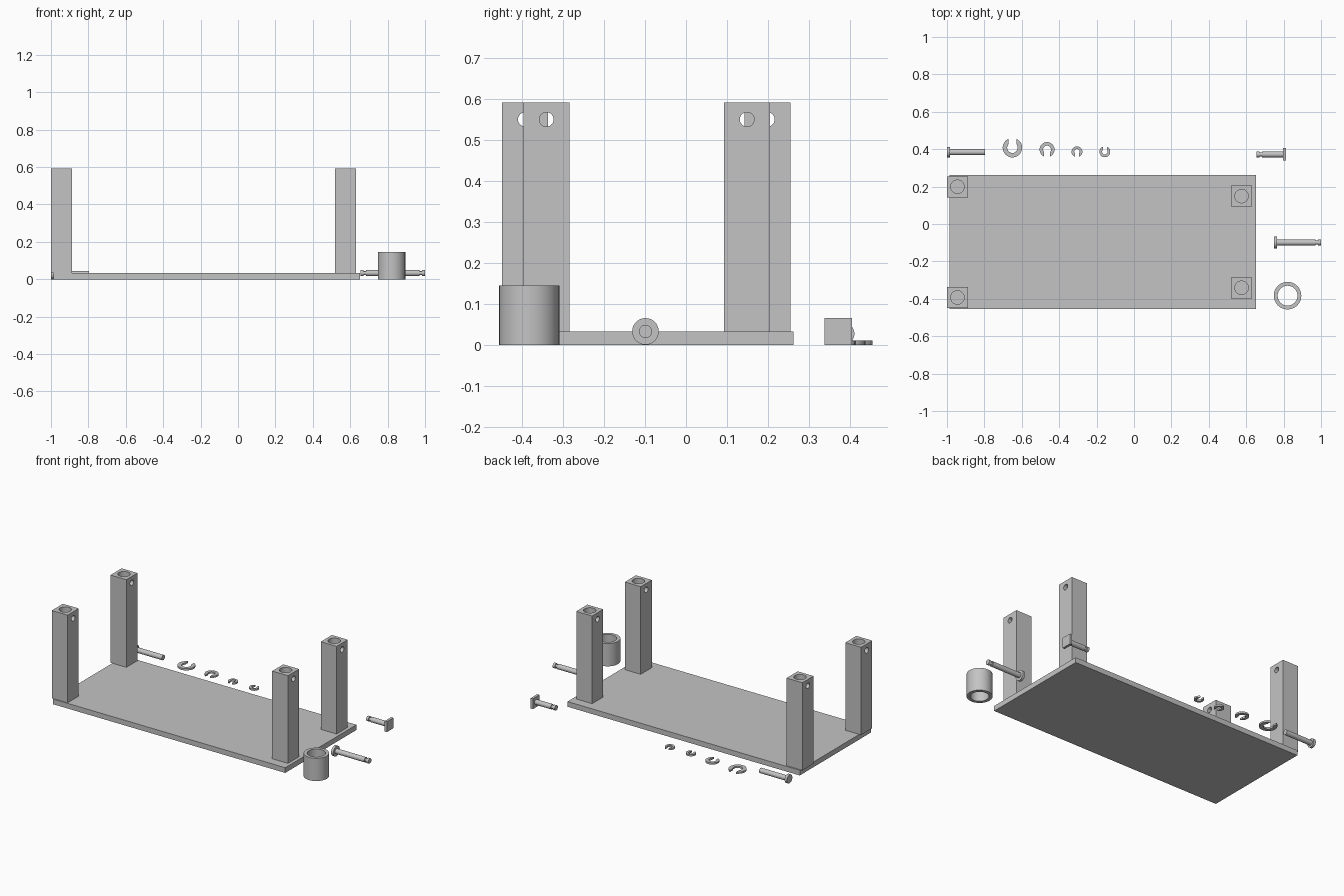
import bpy, bmesh, math
from mathutils import Matrix

if "Cube" in bpy.data.objects:
    bpy.data.objects.remove(bpy.data.objects["Cube"])

grey = bpy.data.materials.new("plain grey")
grey.diffuse_color = (0.55, 0.55, 0.55, 1)
grey.use_nodes = True
grey.node_tree.nodes["Principled BSDF"].inputs["Base Color"].default_value = grey.diffuse_color


def finish(name, bm, smooth=False):
    bmesh.ops.recalc_face_normals(bm, faces=bm.faces[:])
    mesh = bpy.data.meshes.new(name)
    bm.to_mesh(mesh)
    bm.free()
    mesh.materials.append(grey)
    ob = bpy.data.objects.new(name, mesh)
    bpy.context.collection.objects.link(ob)
    if smooth:
        shade(ob)
    return ob


def shade(ob):
    bpy.ops.object.select_all(action='DESELECT')
    ob.select_set(True)
    bpy.context.view_layer.objects.active = ob
    bpy.ops.object.shade_smooth_by_angle(angle=math.radians(30))


def box(name, x0, x1, y0, y1, z0, z1):
    bm = bmesh.new()
    bmesh.ops.create_cube(bm, size=1)
    for v in bm.verts:
        v.co = ((x0 + x1) / 2 + v.co.x * (x1 - x0),
                (y0 + y1) / 2 + v.co.y * (y1 - y0),
                (z0 + z1) / 2 + v.co.z * (z1 - z0))
    return finish(name, bm)


def lathe(name, profile, origin, along_x=False, closed=False, steps=48):
    """Spin (radius, height) points around z, or around x when along_x."""
    bm = bmesh.new()
    rings = []
    for r, h in profile:
        ring = []
        for i in range(steps):
            a = 2 * math.pi * i / steps
            ring.append(bm.verts.new((r * math.cos(a), r * math.sin(a), h)))
        rings.append(ring)
    pairs = list(zip(rings, rings[1:]))
    if closed:
        pairs.append((rings[-1], rings[0]))
    else:
        bm.faces.new(rings[0])
        bm.faces.new(rings[-1])
    for a, b in pairs:
        for i in range(steps):
            j = (i + 1) % steps
            bm.faces.new((a[i], a[j], b[j], b[i]))
    if along_x:
        bm.transform(Matrix.Rotation(math.pi / 2, 4, 'Y'))
    bm.transform(Matrix.Translation(origin))
    return finish(name, bm, True)


def cut(ob, cutters):
    for c in cutters:
        m = ob.modifiers.new("cut", 'BOOLEAN')
        m.operation, m.solver, m.object = 'DIFFERENCE', 'EXACT', c
    dg = bpy.context.evaluated_depsgraph_get()
    mesh = bpy.data.meshes.new_from_object(ob.evaluated_get(dg))
    ob.modifiers.clear()
    ob.data = mesh
    for c in cutters:
        bpy.data.objects.remove(c)
    shade(ob)


def clip(name, x, y, r_out, r_in, up):
    """Open retaining ring with a straight slot facing +y or -y."""
    half = r_in * 0.75
    bm = bmesh.new()
    pts = []
    for r, flip in ((r_out, False), (r_in, True)):
        a0 = math.asin(half / r)
        arc = [a0 + (2 * math.pi - 2 * a0) * i / 36 for i in range(37)]
        pts += [(r, a) for a in (reversed(arc) if flip else arc)]
    turn = math.pi / 2 if up else -math.pi / 2
    low = [bm.verts.new((x + r * math.cos(a + turn), y + r * math.sin(a + turn), 0))
           for r, a in pts]
    top = [bm.verts.new((v.co.x, v.co.y, 0.011)) for v in low]
    n = len(low)
    for i in range(n):
        j = (i + 1) % n
        bm.faces.new((low[i], low[j], top[j], top[i]))
    # Caps as quads between the outer and inner arcs
    for i in range(n // 2 - 1):
        for s in (low, top):
            bm.faces.new((s[i], s[i + 1], s[n - 2 - i], s[n - 1 - i]))
    return finish(name, bm, True)


# Base plate
box("base_plate", -0.987, 0.652, -0.455, 0.263, 0, 0.033)

# Square posts, bored from the top and cross drilled
W = 0.056
for name, x, y in (("front_left_post", -0.944, -0.393), ("back_left_post", -0.944, 0.199),
                   ("front_right_post", 0.575, -0.341), ("back_right_post", 0.575, 0.149)):
    post = box(name, x - W, x + W, y - W, y + W, 0.033, 0.592)
    bore = lathe("bore_cutter", [(0.036, 0), (0.036, 0.7)], (x, y, 0))
    cross = lathe("cross_cutter", [(0.0175, -0.1), (0.0175, 0.1)], (x, y, 0.551), True)
    cut(post, [bore, cross])

# Loose sleeve
lathe("sleeve", [(0.0735, 0), (0.0735, 0.145), (0.053, 0.145), (0.053, 0)],
      (0.821, -0.383, 0), closed=True)

# Long round-headed pin with a clip groove near its tip
lathe("long_pin", [(0.0325, 0.749), (0.0325, 0.765), (0.016, 0.765), (0.016, 0.971),
                   (0.010, 0.971), (0.010, 0.984), (0.016, 0.984), (0.016, 1.0)],
      (0, -0.099, 0.033), True)

# Square-headed pin
box("square_pin_head", 0.797, 0.813, 0.339, 0.405, 0, 0.066)
lathe("square_pin_shaft", [(0.016, 0.655), (0.016, 0.671), (0.010, 0.671), (0.010, 0.684),
                           (0.016, 0.684), (0.016, 0.80)], (0, 0.372, 0.033), True)

# Plain round-headed pin
lathe("plain_pin", [(0.0275, -1.0), (0.0275, -0.984), (0.016, -0.984), (0.016, -0.796)],
      (0, 0.384, 0.0275), True)

# Retaining clips
clip("large_clip", -0.65, 0.408, 0.052, 0.028, True)
clip("medium_clip", -0.465, 0.398, 0.040, 0.021, False)
clip("small_clip_a", -0.305, 0.386, 0.029, 0.0145, False)
clip("small_clip_b", -0.156, 0.386, 0.029, 0.0145, True)
